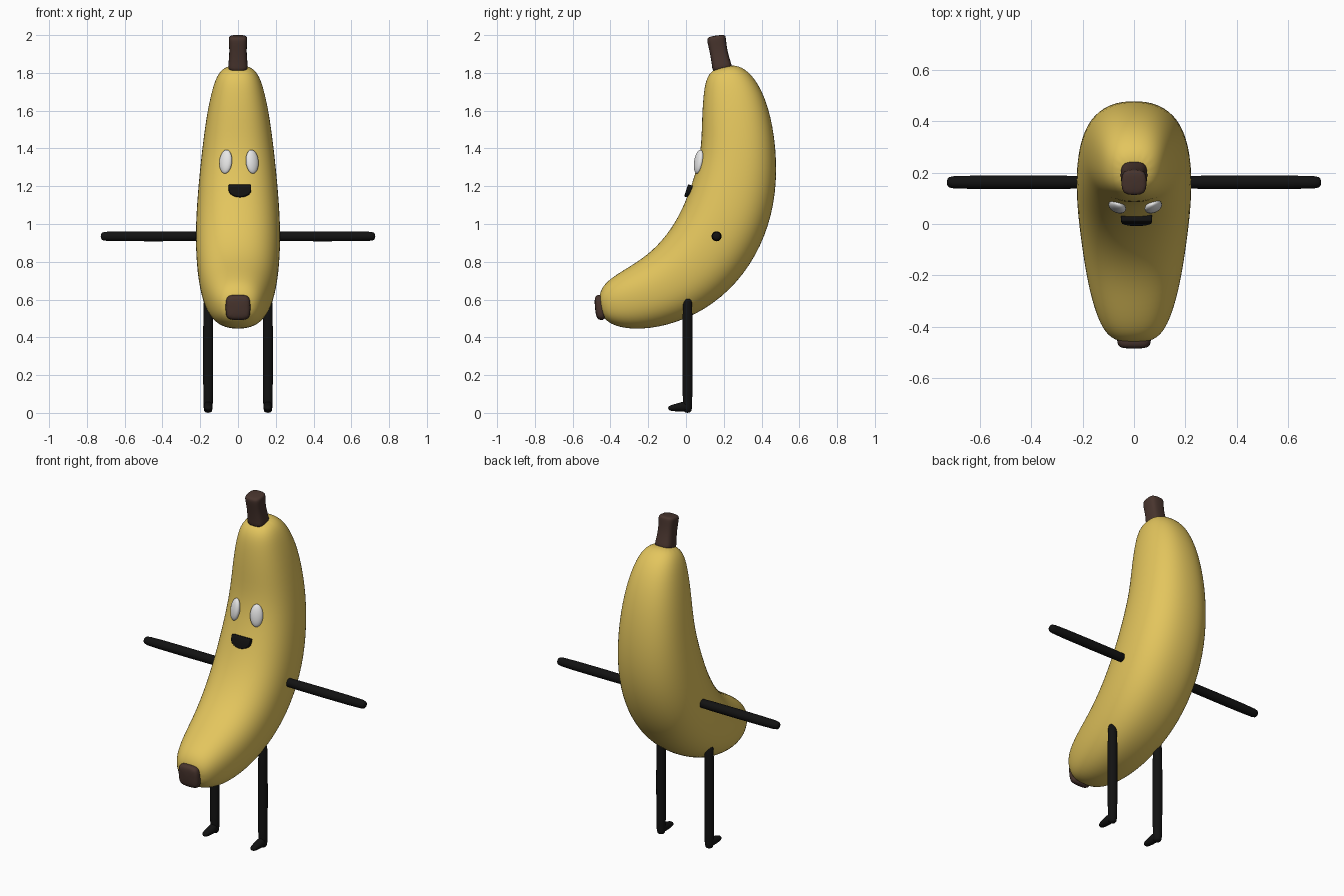
import bpy, bmesh
from math import cos, sin, pi, radians, copysign
from mathutils import Vector

cube = bpy.data.objects.get("Cube")
if cube:
    bpy.data.objects.remove(cube)


def material(name, rgb, rough=0.6):
    m = bpy.data.materials.new(name)
    m.use_nodes = True
    m.diffuse_color = (*rgb, 1)
    shader = m.node_tree.nodes["Principled BSDF"]
    shader.inputs["Base Color"].default_value = (*rgb, 1)
    shader.inputs["Roughness"].default_value = rough
    return m


yellow = material("banana yellow", (0.77, 0.56, 0.11))
brown = material("stem brown", (0.065, 0.035, 0.027))
black = material("limb black", (0.006, 0.006, 0.006))
white = material("eye white", (0.8, 0.8, 0.8))


def finish(bm, name, mat, subdiv=0):
    bmesh.ops.recalc_face_normals(bm, faces=bm.faces)
    mesh = bpy.data.meshes.new(name)
    bm.to_mesh(mesh)
    bm.free()
    mesh.materials.append(mat)
    mesh.shade_smooth()
    ob = bpy.data.objects.new(name, mesh)
    bpy.context.collection.objects.link(ob)
    if subdiv:
        mod = ob.modifiers.new("smooth", "SUBSURF")
        mod.levels = mod.render_levels = subdiv
    return ob


def loft(name, rings, mat, power=2.0, sides=12, subdiv=1):
    """Skin superellipse rings given as (centre, half axis, half axis)."""
    bm = bmesh.new()
    loops = []
    for c, u, v in rings:
        loop = []
        for k in range(sides):
            a = 2 * pi * (k + 0.5) / sides
            s, t = (copysign(abs(f) ** (2 / power), f) for f in (cos(a), sin(a)))
            loop.append(bm.verts.new(Vector(c) + Vector(u) * s + Vector(v) * t))
        loops.append(loop)
    for a, b in zip(loops, loops[1:]):
        for k in range(sides):
            j = (k + 1) % sides
            bm.faces.new((a[k], a[j], b[j], b[k]))
    bm.faces.new(loops[0])
    bm.faces.new(loops[-1])
    return finish(bm, name, mat, subdiv)


def section(y0, z0, y1, z1, w, x=0):
    """Ring spanning two side-view points, with half width w."""
    return ((x, (y0 + y1) / 2, (z0 + z1) / 2), (w, 0, 0),
            (0, (y1 - y0) / 2, (z1 - z0) / 2))


# Banana body: inner edge point, outer edge point, half width
body = [
    (0.15, 1.825, 0.25, 1.845, 0.055),
    (0.108, 1.78, 0.315, 1.825, 0.105),
    (0.09, 1.70, 0.39, 1.745, 0.138),
    (0.08, 1.55, 0.455, 1.58, 0.172),
    (0.078, 1.38, 0.488, 1.34, 0.198),
    (0.025, 1.20, 0.475, 1.10, 0.219),
    (-0.04, 1.04, 0.405, 0.88, 0.23),
    (-0.13, 0.91, 0.28, 0.685, 0.225),
    (-0.23, 0.82, 0.10, 0.535, 0.208),
    (-0.34, 0.755, -0.10, 0.455, 0.183),
    (-0.42, 0.70, -0.28, 0.435, 0.148),
    (-0.45, 0.655, -0.405, 0.465, 0.108),
    (-0.462, 0.61, -0.45, 0.52, 0.06),
]
loft("banana_body", [section(*s) for s in body], yellow, 2.35, 16, 2)

# Stem and blossom tip
loft("stem", [section(*s) for s in (
    (0.138, 1.80, 0.25, 1.825, 0.056),
    (0.138, 1.83, 0.24, 1.85, 0.053),
    (0.125, 1.91, 0.217, 1.925, 0.045),
    (0.108, 1.975, 0.213, 1.99, 0.052),
    (0.115, 1.992, 0.207, 2.005, 0.046))], brown, 3.2, 12, 2)
loft("blossom_tip", [section(*s) for s in (
    (-0.43, 0.63, -0.42, 0.49, 0.068),
    (-0.47, 0.627, -0.455, 0.488, 0.068),
    (-0.488, 0.612, -0.478, 0.502, 0.056))], brown, 4, 12, 2)


def limb_steps(a, b, r):
    """Positions and radii of a round-ended limb from a to b."""
    d = copysign(r, b - a)
    return [(a, r * 0.4), (a + 0.3 * d, r * 0.8), (a + d, r),
            (b - d, r), (b - 0.3 * d, r * 0.8), (b, r * 0.4)]


# Arms, legs, feet and eyes in pairs
for side, sx in (("left", 1), ("right", -1)):
    loft(side + "_arm", [((sx * p, 0.162, 0.935), (0, r, 0), (0, 0, r))
                         for p, r in limb_steps(0.17, 0.727, 0.028)], black)
    lx = sx * 0.158
    loft(side + "_leg", [((lx, 0.008, p), (r, 0, 0), (0, r, 0))
                         for p, r in limb_steps(0.0, 0.612, 0.028)], black)
    loft(side + "_foot", [section(y, z0, y, z1, w, lx) for y, z0, z1, w in (
        (-0.095, 0.018, 0.032, 0.010),
        (-0.085, 0.010, 0.041, 0.020),
        (-0.04, 0.006, 0.053, 0.025),
        (0.0, 0.004, 0.066, 0.025),
        (0.022, 0.012, 0.06, 0.016))], black)

    bm = bmesh.new()
    bmesh.ops.create_uvsphere(bm, u_segments=20, v_segments=12, radius=1)
    eye = finish(bm, side + "_eye", white)
    eye.scale = (0.036, 0.021, 0.064)
    eye.rotation_euler = (radians(-10), 0, radians(25 * sx))
    eye.location = (0.005 + sx * 0.07, 0.067, 1.33)

# Smiling mouth: a thick half disc leaning with the body
bm = bmesh.new()
outline = [(-0.06, 0.03)] + [
    (0.06 * cos(a), 0.005 + 0.042 * sin(a))
    for a in (pi + pi * k / 10 for k in range(11))] + [(0.06, 0.03)]
face = bm.faces.new([bm.verts.new((x, -0.014, z)) for x, z in outline])
new = bmesh.ops.extrude_face_region(bm, geom=[face])["geom"]
bmesh.ops.translate(bm, vec=(0, 0.035, 0),
                    verts=[g for g in new if isinstance(g, bmesh.types.BMVert)])
mouth = finish(bm, "mouth", black)
mouth.location = (0.01, 0.015, 1.177)
mouth.rotation_euler = (radians(-18), 0, 0)
bevel = mouth.modifiers.new("soft edge", "BEVEL")
bevel.width = 0.005
bevel.segments = 2
